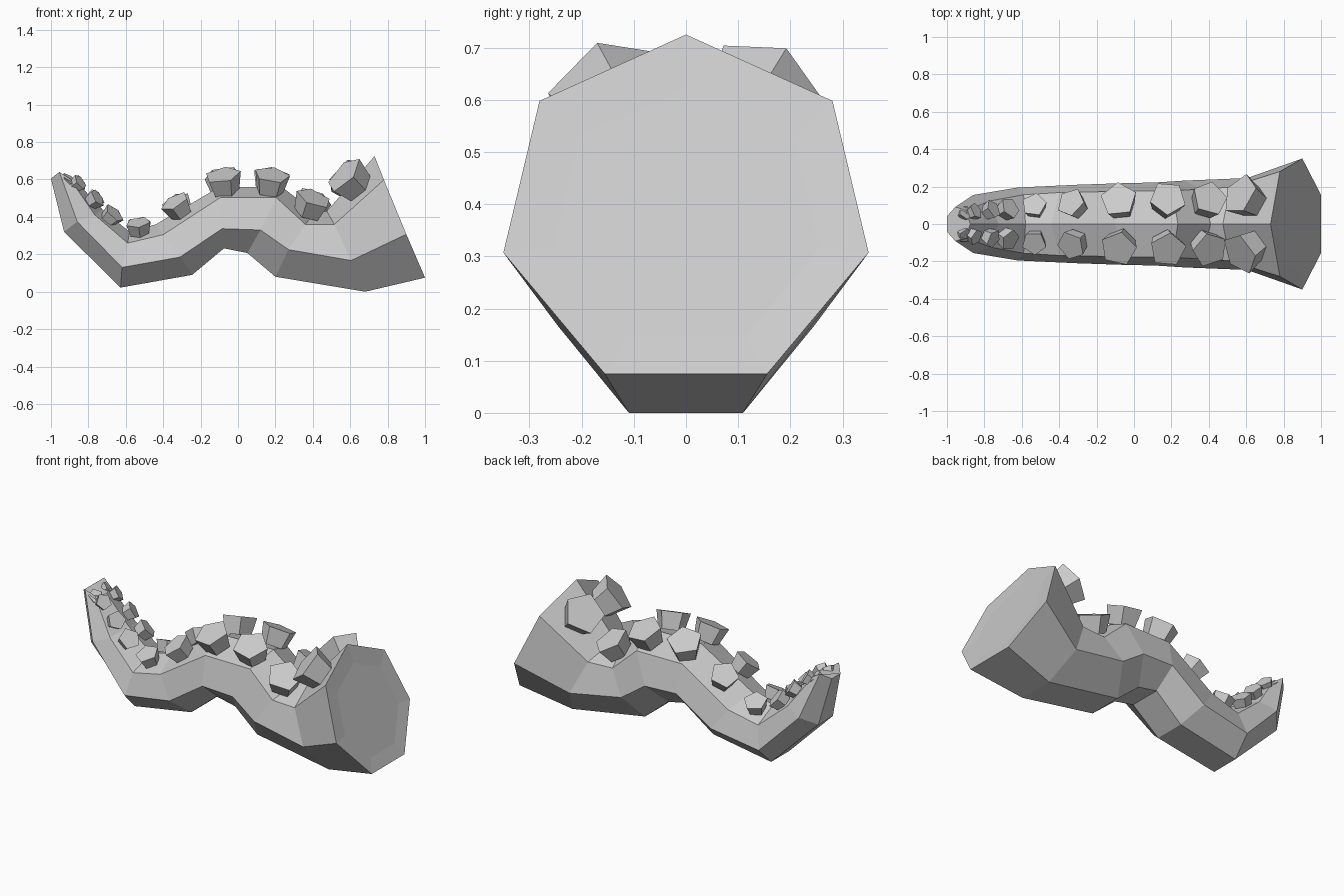
import bpy, bmesh, math
from mathutils import Vector, Matrix

if "Cube" in bpy.data.objects:
    bpy.data.objects.remove(bpy.data.objects["Cube"])

grey = bpy.data.materials.new("stone grey")
grey.diffuse_color = (0.6, 0.6, 0.6, 1)
grey.use_nodes = True
grey.node_tree.nodes["Principled BSDF"].inputs["Base Color"].default_value = grey.diffuse_color


def make_object(name, bm):
    bmesh.ops.recalc_face_normals(bm, faces=bm.faces)
    mesh = bpy.data.meshes.new(name)
    bm.to_mesh(mesh)
    bm.free()
    mesh.materials.append(grey)
    obj = bpy.data.objects.new(name, mesh)
    bpy.context.collection.objects.link(obj)
    return obj


# Seven-sided rings from tip to base: radius, then (x, z) of bottom, side, shoulder, ridge
RINGS = [
    (0.094, (-1.00, 0.605), (-0.955, 0.640), (-0.90, 0.605), (-0.875, 0.60)),
    (0.159, (-0.93, 0.32), (-0.86, 0.375), (-0.765, 0.41), (-0.725, 0.44)),
    (0.200, (-0.628, 0.022), (-0.62, 0.13), (-0.59, 0.26), (-0.58, 0.32)),
    (0.215, (-0.245, 0.09), (-0.31, 0.185), (-0.40, 0.305), (-0.44, 0.36)),
    (0.223, (-0.075, 0.232), (-0.085, 0.337), (-0.095, 0.503), (-0.10, 0.56)),
    (0.228, (0.05, 0.207), (0.12, 0.33), (0.205, 0.503), (0.235, 0.56)),
    (0.238, (0.20, 0.08), (0.27, 0.225), (0.36, 0.36), (0.41, 0.425)),
    (0.252, (0.68, 0.0), (0.605, 0.167), (0.515, 0.36), (0.475, 0.43)),
    (0.359, (1.00, 0.075), (0.90, 0.307), (0.78, 0.598), (0.73, 0.725)),
]
WIDTHS = (0.434, 0.975, 0.782)      # half widths of a regular heptagon

# Curved tentacle body
bm = bmesh.new()
loops = []
for r, *pts in RINGS:
    half = [(x, w * r, z) for (x, z), w in zip(pts, WIDTHS)]
    ridge = (pts[3][0], 0, pts[3][1])
    cos = half + [ridge] + [(x, -y, z) for x, y, z in reversed(half)]
    loops.append([bm.verts.new(c) for c in cos])


def bridge(a, b):
    for i in range(7):
        j = (i + 1) % 7
        bm.faces.new((a[i], a[j], b[j], b[i]))


for a, b in zip(loops, loops[1:]):
    bridge(a, b)
bm.faces.new(loops[0])

# Very shallow recessed cut end
centre = Vector((0.885, 0, 0.35))
inward = Vector((-0.92, 0, -0.38)) * 0.006
inner = [bm.verts.new(centre + (v.co - centre) * 0.73 + inward) for v in loops[-1]]
bridge(loops[-1], inner)
bm.faces.new(inner)
make_object("tentacle_body", bm)

# Paired five-sided suckers: x, y, z, tilt along the body, outer radius, spin front, spin back
SUCKERS = [
    (-0.915, 0.055, 0.590, 40, 0.042, 0, 36),
    (-0.86, 0.062, 0.575, 55, 0.047, 25, 61),
    (-0.77, 0.07, 0.490, 55, 0.054, 50, 86),
    (-0.68, 0.075, 0.400, 45, 0.062, 75, 111),
    (-0.53, 0.09, 0.340, -8, 0.068, 36, 64),
    (-0.32, 0.10, 0.450, -30, 0.082, 15, 53),
    (-0.075, 0.112, 0.580, -10, 0.100, 58, 6),
    (0.175, 0.118, 0.580, 8, 0.100, 67, 31),
    (0.39, 0.118, 0.460, 22, 0.100, 92, 56),
    (0.605, 0.135, 0.590, -47, 0.118, 48, 0),
]


def sucker(name, loc, tilt, side, r, spin):
    bm = bmesh.new()
    place = (Matrix.Translation(loc)
             @ Matrix.Rotation(math.radians(tilt), 4, 'Y')
             @ Matrix.Rotation(math.radians(-24 * side), 4, 'X')
             @ Matrix.Rotation(math.radians(spin), 4, 'Z'))
    bmesh.ops.create_cone(bm, cap_ends=True, segments=5, radius1=r * 0.76,
                          radius2=r, depth=r, matrix=place)
    make_object(name, bm)


for i, (x, y, z, tilt, r, front, back) in enumerate(SUCKERS):
    sucker(f"sucker_back_{i + 1}", (x, y, z), tilt, 1, r, back)
    sucker(f"sucker_front_{i + 1}", (x, -y, z), tilt, -1, r, front)
